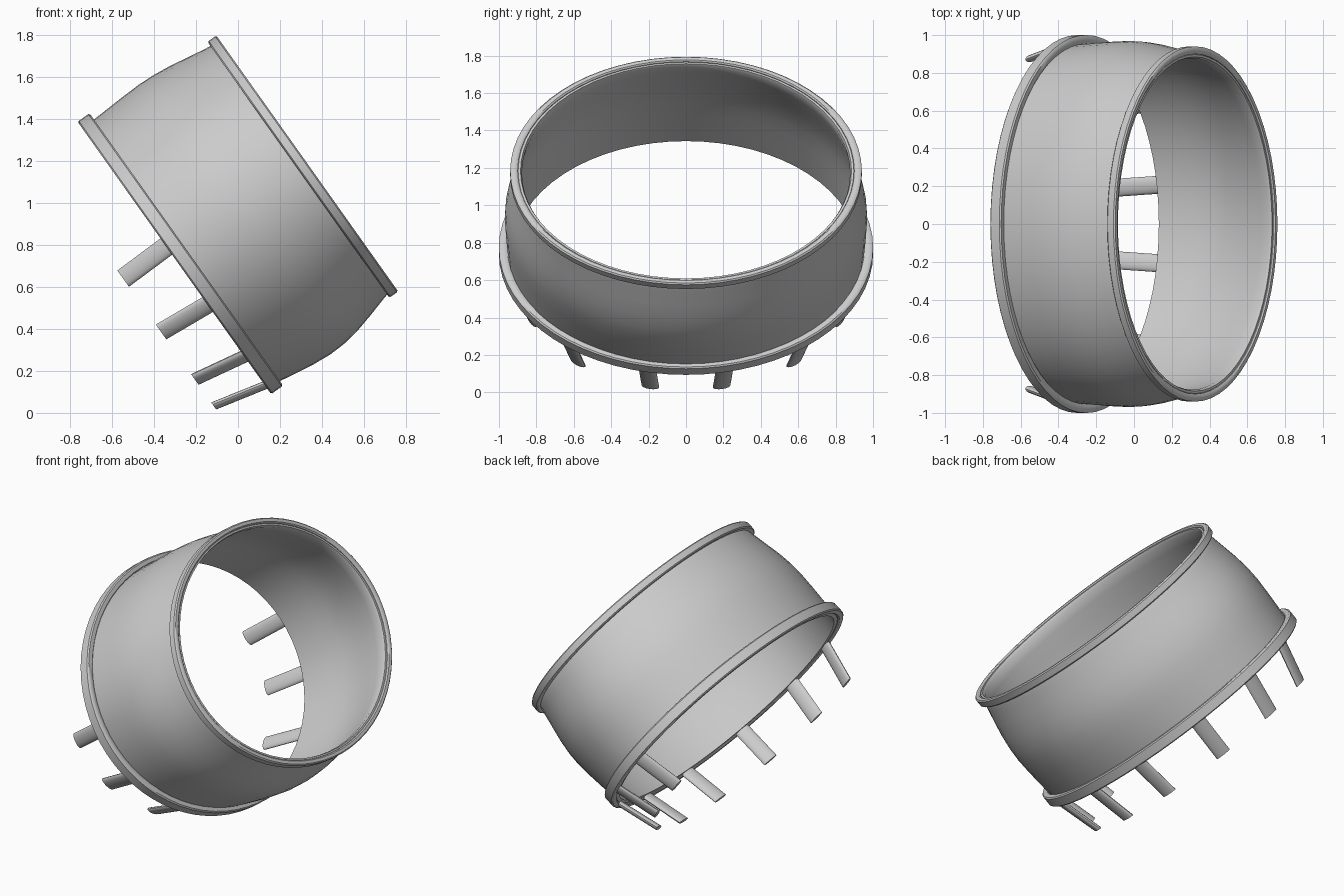
import bpy, bmesh, math
from mathutils import Matrix, Vector

if "Cube" in bpy.data.objects:
    bpy.data.objects.remove(bpy.data.objects["Cube"], do_unlink=True)

STRETCH = 1.257          # the band is oval, longer along y
SEGMENTS = 64
PLACE = Matrix.Translation((-0.45, 0, 0.634)) @ Matrix.Rotation(math.radians(54.6), 4, 'Y')

grey = bpy.data.materials.new("plain_grey")
grey.use_nodes = True
COLOUR = (0.6, 0.6, 0.6, 1)
grey.diffuse_color = COLOUR
grey.node_tree.nodes["Principled BSDF"].inputs["Base Color"].default_value = COLOUR


def finish(name, bm):
    """Turn a bmesh into a tilted, smooth shaded object."""
    bmesh.ops.recalc_face_normals(bm, faces=bm.faces)
    mesh = bpy.data.meshes.new(name)
    bm.to_mesh(mesh)
    bm.free()
    obj = bpy.data.objects.new(name, mesh)
    bpy.context.collection.objects.link(obj)
    mesh.materials.append(grey)
    obj.matrix_world = PLACE
    bpy.ops.object.select_all(action='DESELECT')
    obj.select_set(True)
    bpy.context.view_layer.objects.active = obj
    bpy.ops.object.shade_smooth_by_angle(angle=math.radians(40))
    return obj


def oval_lathe(name, profile, bulge=0.0):
    """Sweep a closed (radius, height) profile round the oval."""
    bm = bmesh.new()
    rings = []
    for i in range(SEGMENTS):
        a = math.tau * i / SEGMENTS
        front = max(0, math.cos(a)) ** 4
        ring = []
        for r, h in profile:
            swell = bulge * front * math.sin(math.pi * min(1, max(0, (h - 0.18) / 0.77)))
            ring.append(bm.verts.new(((r + swell) * math.cos(a),
                                      (r + swell) * STRETCH * math.sin(a), h)))
        rings.append(ring)
    n = len(profile)
    for i, ring in enumerate(rings):
        after = rings[(i + 1) % SEGMENTS]
        for j in range(n):
            k = (j + 1) % n
            bm.faces.new((ring[j], after[j], after[k], ring[k]))
    return finish(name, bm)


def rim_profile(inner, outer, low, high, round_off):
    """Rectangular rim section with softened edges."""
    c = round_off
    return [(inner + c, low), (outer - c, low), (outer, low + c), (outer, high - c),
            (outer - c, high), (inner + c, high), (inner, high - c), (inner, low + c)]


# Bulging band: outer wall upward, then the inner wall back down
outer_wall = [(0.757, 0.19), (0.762, 0.30), (0.768, 0.42), (0.771, 0.52), (0.768, 0.60),
              (0.758, 0.69), (0.743, 0.78), (0.728, 0.87), (0.720, 0.93)]
inner_wall = [(r - 0.022, h) for r, h in reversed(outer_wall)]
oval_lathe("band", outer_wall + [(0.714, 0.948), (0.704, 0.948)] + inner_wall, bulge=0.035)

# Raised rims at both openings
oval_lathe("lower_rim", rim_profile(0.758, 0.796, 0.18, 0.25, 0.007))
oval_lathe("upper_rim", rim_profile(0.716, 0.748, 0.905, 0.957, 0.007))


def pin(name, degrees):
    """Flattened round prong leaning in from the lower rim."""
    a = math.radians(degrees)
    spot = Vector((math.cos(a), STRETCH * math.sin(a), 0))
    along = Vector((-math.sin(a), STRETCH * math.cos(a), 0)).normalized()
    across = Vector((along.y, -along.x, 0))
    bm = bmesh.new()
    ends = []
    for radius, height in ((0.772, 0.22), (0.700, -0.076)):
        centre = spot * radius + Vector((0, 0, height))
        ends.append([bm.verts.new(centre + along * 0.048 * math.cos(t) + across * 0.019 * math.sin(t))
                     for t in (math.tau * i / 16 for i in range(16))])
    top, tip = ends
    for i in range(16):
        j = (i + 1) % 16
        bm.faces.new((top[i], top[j], tip[j], tip[i]))
    bm.faces.new(top)
    bm.faces.new(tip)
    finish(name, bm)


# Four mirrored pairs of prongs
for number, degrees in enumerate((12.5, 41, 69, 95), 1):
    pin(f"left_back_pin_{number}", degrees)
    pin(f"right_front_pin_{number}", -degrees)
